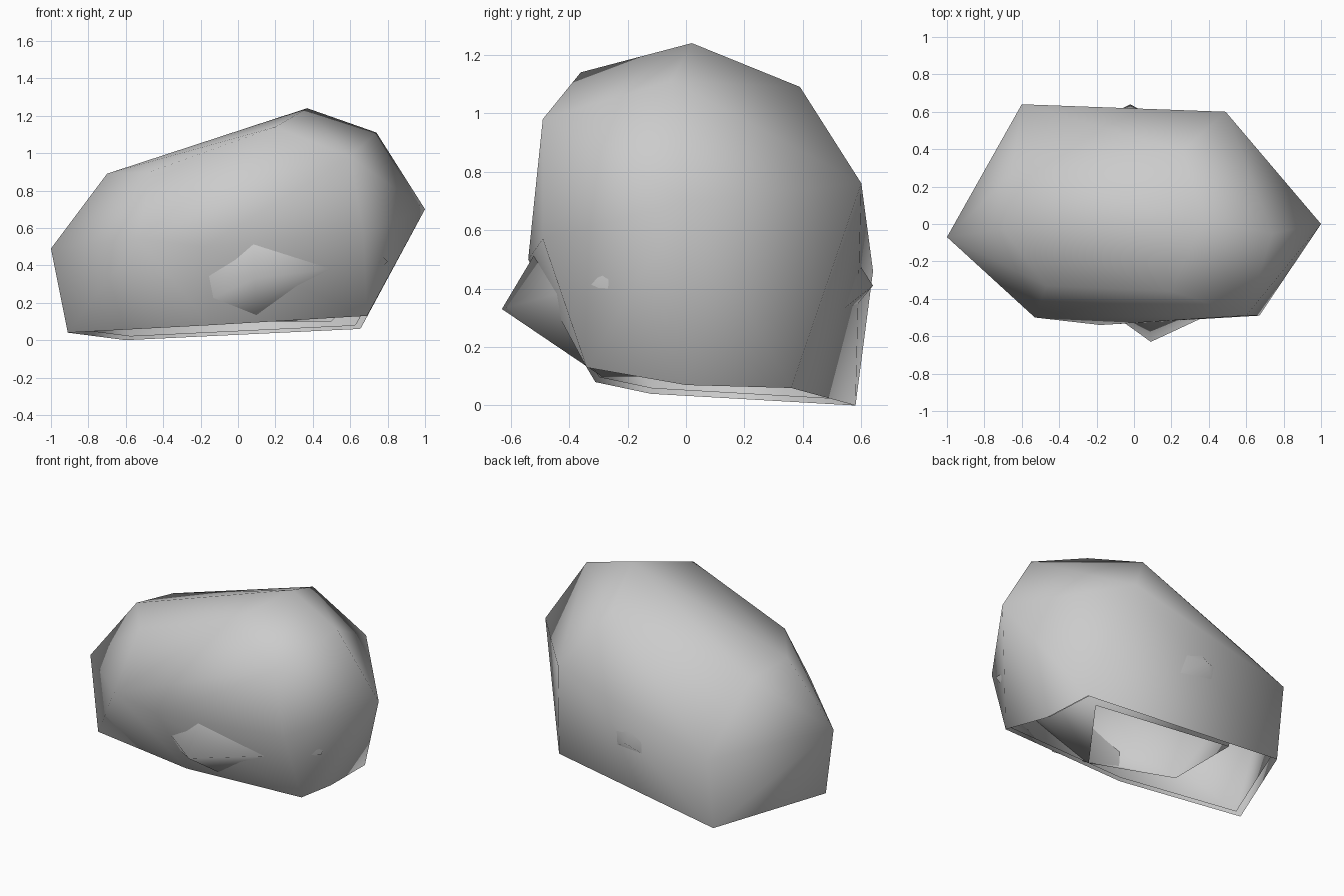
import bpy, bmesh
from mathutils import Vector

if "Cube" in bpy.data.objects:
    bpy.data.objects.remove(bpy.data.objects["Cube"])


def rock_shell(name, points, rim_height=0.14):
    """Convex smooth-shaded rock shell, left open underneath."""
    bm = bmesh.new()
    for p in points:
        bm.verts.new(p)
    hull = bmesh.ops.convex_hull(bm, input=bm.verts[:])
    bad = {g for g in hull["geom_interior"] + hull["geom_unused"]
           if isinstance(g, bmesh.types.BMVert)}
    if bad:
        bmesh.ops.delete(bm, geom=list(bad), context='VERTS')
    bmesh.ops.recalc_face_normals(bm, faces=bm.faces[:])
    # open the underside
    under = [f for f in bm.faces if all(v.co.z < rim_height for v in f.verts)]
    bmesh.ops.delete(bm, geom=under, context='FACES')
    for f in bm.faces:
        f.smooth = True
    mesh = bpy.data.meshes.new(name)
    bm.to_mesh(mesh)
    bm.free()
    obj = bpy.data.objects.new(name, mesh)
    bpy.context.collection.objects.link(obj)
    return obj


# Outer boulder: rim, waist and crown
rim = [(-.91, -.12, .04), (-.15, -.31, .08), (.69, -.34, .13),
       (.66, 0, .07), (.65, .36, .06), (-.6, .58, 0)]
waist = [(-1, -.07, .49), (-.53, -.5, .54), (-.18, -.54, .5),
         (.67, -.49, .57), (1, 0, .7), (.49, .6, .76), (-.6, .64, .46)]
crown = [(-.7, -.03, .89), (-.47, -.33, .9), (.2, -.36, 1.14),
         (.6, -.49, .98), (.74, -.05, 1.11), (.37, .02, 1.24),
         (.26, .39, 1.09), (-.65, .27, .85)]
rock_shell("outer_rock", rim + waist + crown)

# Simpler shell just inside the outer one
centre = Vector((0, 0, .5))
inner = rim + [w for i, w in enumerate(waist) if i != 2] + crown[::2]
rock_shell("inner_rock", [centre + (Vector(p) - centre) * .96 for p in inner], 0.16)

# Core whose points break through the front and back walls
core = [(.09, -.63, .33), (-.02, .64, .41),
        (.07, -.35, .8), (-.3, -.35, .35), (.8, -.3, .42),
        (.1, -.29, .1), (.5, .25, .1), (-.4, .38, .1), (-.4, -.1, .1),
        (0, .42, .75), (.6, .3, .6), (-.5, .4, .5), (.3, 0, .95)]
rock_shell("core_rock", core)
